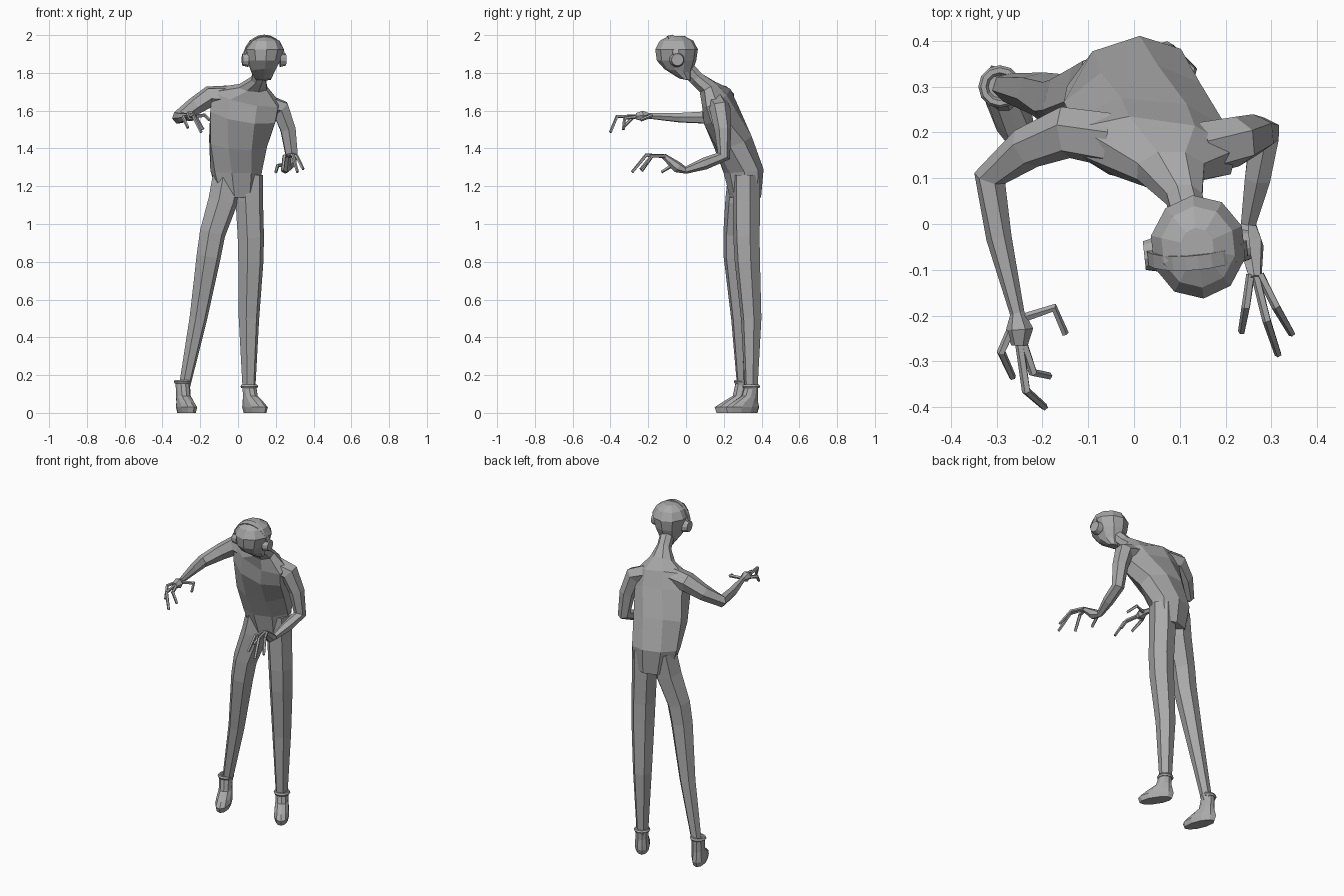
import bpy, bmesh
from math import sin, cos, pi, radians
from mathutils import Vector, Euler, Matrix

cube = bpy.data.objects.get("Cube")
if cube:
    bpy.data.objects.remove(cube, do_unlink=True)

GREY = (0.4, 0.4, 0.4, 1)
grey = bpy.data.materials.new("plain grey")
grey.use_nodes = True
grey.diffuse_color = GREY
grey.node_tree.nodes["Principled BSDF"].inputs["Base Color"].default_value = GREY


def finish(name, bm):
    bmesh.ops.recalc_face_normals(bm, faces=bm.faces)
    mesh = bpy.data.meshes.new(name)
    bm.to_mesh(mesh)
    bm.free()
    mesh.materials.append(grey)
    obj = bpy.data.objects.new(name, mesh)
    bpy.context.collection.objects.link(obj)
    return obj


def skin(name, loops):
    """Join closed point loops into a capped skin."""
    bm = bmesh.new()
    rows = [[bm.verts.new(p) for p in loop] for loop in loops]
    n = len(rows[0])
    for a, b in zip(rows, rows[1:]):
        for i in range(n):
            j = (i + 1) % n
            bm.faces.new((a[i], a[j], b[j], b[i]))
    bm.faces.new(rows[0])
    bm.faces.new(rows[-1])
    return finish(name, bm)


def ellipse(half_w, half_d, sides):
    angles = [2 * pi * (i + 0.5) / sides for i in range(sides)]
    return [Vector((half_w * cos(a), half_d * sin(a), 0)) for a in angles]


def stack(name, rings, sides=8):
    """Each ring: centre, half width, half depth, yaw, pitch, roll."""
    loops = []
    for c, w, d, yaw, pitch, roll in rings:
        rot = Euler((radians(pitch), radians(roll), radians(yaw))).to_matrix()
        loops.append([Vector(c) + rot @ p for p in ellipse(w * 1.05, d * 1.05, sides)])
    return skin(name, loops)


def tube(name, path, sides=6):
    """Each path point: x, y, z, radius."""
    pts = [Vector(p[:3]) for p in path]
    side = None
    loops = []
    for i, p in enumerate(pts):
        t = (pts[min(i + 1, len(pts) - 1)] - pts[max(i - 1, 0)]).normalized()
        side = t.orthogonal() if side is None else side - t * side.dot(t)
        side.normalize()
        up = t.cross(side)
        loops.append([p + side * q.x + up * q.y
                      for q in ellipse(path[i][3], path[i][3], sides)])
    return skin(name, loops)


# Torso and neck: twisted hips, hunched chest, dropped left shoulder
stack("torso", [
    ((0, .315, 1.14), .105, .075, 18, 0, 0),
    ((-.01, .305, 1.28), .135, .097, 18, 6, 0),
    ((0, .25, 1.43), .155, .1, 8, 22, 3),
    ((.03, .185, 1.58), .18, .095, -5, 24, 10),
    ((.045, .16, 1.67), .185, .075, -8, 24, 13),
    ((.08, .115, 1.725), .075, .05, 0, 30, 5),
    ((.11, .055, 1.77), .04, .04, 0, 40, 0),
    ((.125, 0, 1.83), .04, .04, 0, 40, 0),
])

# Head
stack("head", [
    ((.135, -.005, 1.765), .04, .03, 6, -10, 0),
    ((.133, -.042, 1.81), .062, .07, 6, -8, 0),
    ((.137, -.05, 1.865), .085, .1, 6, 0, 0),
    ((.14, -.05, 1.925), .1, .108, 6, 0, 0),
    ((.14, -.05, 1.97), .078, .085, 6, 0, 0),
    ((.138, -.05, 1.995), .035, .04, 6, 0, 0),
], 10)

# Headphones: band over the crown, one cup on each ear
frame = Matrix.Translation((.138, -.058, 1.875)) @ Euler((radians(12), 0, radians(6))).to_matrix().to_4x4()
bm = bmesh.new()
previous = None
for i in range(13):
    a = pi * i / 12
    pair = [bm.verts.new(frame @ Vector((.107 * cos(a), y, .122 * sin(a)))) for y in (-.016, .016)]
    if previous:
        bm.faces.new((previous[0], previous[1], pair[1], pair[0]))
    previous = pair
band = finish("headphone_band", bm)
solid = band.modifiers.new("thickness", "SOLIDIFY")
solid.thickness = .01
solid.offset = 0
for name, s in (("left_ear_cup", 1), ("right_ear_cup", -1)):
    bm = bmesh.new()
    place = frame @ Matrix.Translation((s * .1, 0, -.005)) @ Matrix.Rotation(s * pi / 2, 4, 'Y')
    bmesh.ops.create_cone(bm, cap_ends=True, segments=12, radius1=.04, radius2=.032, depth=.032, matrix=place)
    finish(name, bm)

# Arms, ending in narrow palms
tube("right_arm", [(-.06, .185, 1.675, .06), (-.15, .2, 1.675, .058), (-.235, .165, 1.62, .047),
                   (-.315, .1, 1.563, .036), (-.295, -.03, 1.563, .028), (-.255, -.195, 1.572, .016),
                   (-.25, -.23, 1.572, .03), (-.25, -.265, 1.57, .018)])
tube("left_arm", [(.15, .165, 1.63, .06), (.225, .18, 1.61, .055), (.265, .195, 1.5, .045),
                  (.285, .2, 1.36, .036), (.27, .1, 1.32, .032), (.25, 0, 1.285, .019),
                  (.255, -.045, 1.3, .03), (.265, -.12, 1.362, .014)])

# Crooked fingers: base, knuckle, tip
fingers = {
    "right_thumb": [(-.24, -.205, 1.57), (-.175, -.183, 1.575), (-.15, -.24, 1.55)],
    "right_index_finger": [(-.245, -.25, 1.57), (-.22, -.325, 1.56), (-.185, -.332, 1.5)],
    "right_middle_finger": [(-.25, -.26, 1.57), (-.235, -.365, 1.57), (-.195, -.4, 1.485)],
    "right_little_finger": [(-.27, -.235, 1.57), (-.29, -.28, 1.565), (-.265, -.335, 1.51)],
    "left_thumb": [(.24, -.045, 1.31), (.21, -.075, 1.31), (.2, -.13, 1.275)],
    "left_index_finger": [(.255, -.11, 1.36), (.245, -.18, 1.36), (.235, -.235, 1.28)],
    "left_middle_finger": [(.265, -.11, 1.36), (.29, -.21, 1.365), (.315, -.285, 1.275)],
    "left_little_finger": [(.275, -.11, 1.36), (.31, -.18, 1.36), (.345, -.24, 1.29)],
}
for name, path in fingers.items():
    tube(name, [(*p, r) for p, r in zip(path, (.01, .01, .008))], 5)

# Legs
tube("right_leg", [(-.055, .3, 1.26, .08), (-.08, .285, 1.12, .08), (-.135, .265, .95, .07),
                   (-.155, .262, .83, .066), (-.21, .285, .5, .048), (-.285, .3, .13, .03)])
tube("left_leg", [(.06, .32, 1.26, .075), (.06, .32, 1.12, .075), (.068, .32, .93, .072),
                  (.068, .325, .8, .069), (.058, .345, .5, .056), (.058, .345, .11, .034)])

# Shoes and ankle cuffs
for name, x, y, top, yaw in (("right", -.293, .3, .165, 22), ("left", .06, .345, .14, 33)):
    ahead = Vector((sin(radians(yaw)), -cos(radians(yaw)), 0))
    rings = []
    for z, shift, w, d in ((0, .055, .036, .09), (.03, .055, .042, .1), (.055, .038, .04, .078),
                           (.09, .01, .036, .044), (top, 0, .036, .036)):
        rings.append((Vector((x, y, z)) + ahead * shift, w, d, yaw, 0, 0))
    stack(name + "_shoe", rings, 10)
    bpy.ops.mesh.primitive_torus_add(location=(x, y, top), major_segments=12, minor_segments=6,
                                     major_radius=.036, minor_radius=.011)
    cuff = bpy.context.object
    cuff.name = name + "_ankle_cuff"
    cuff.data.materials.append(grey)
